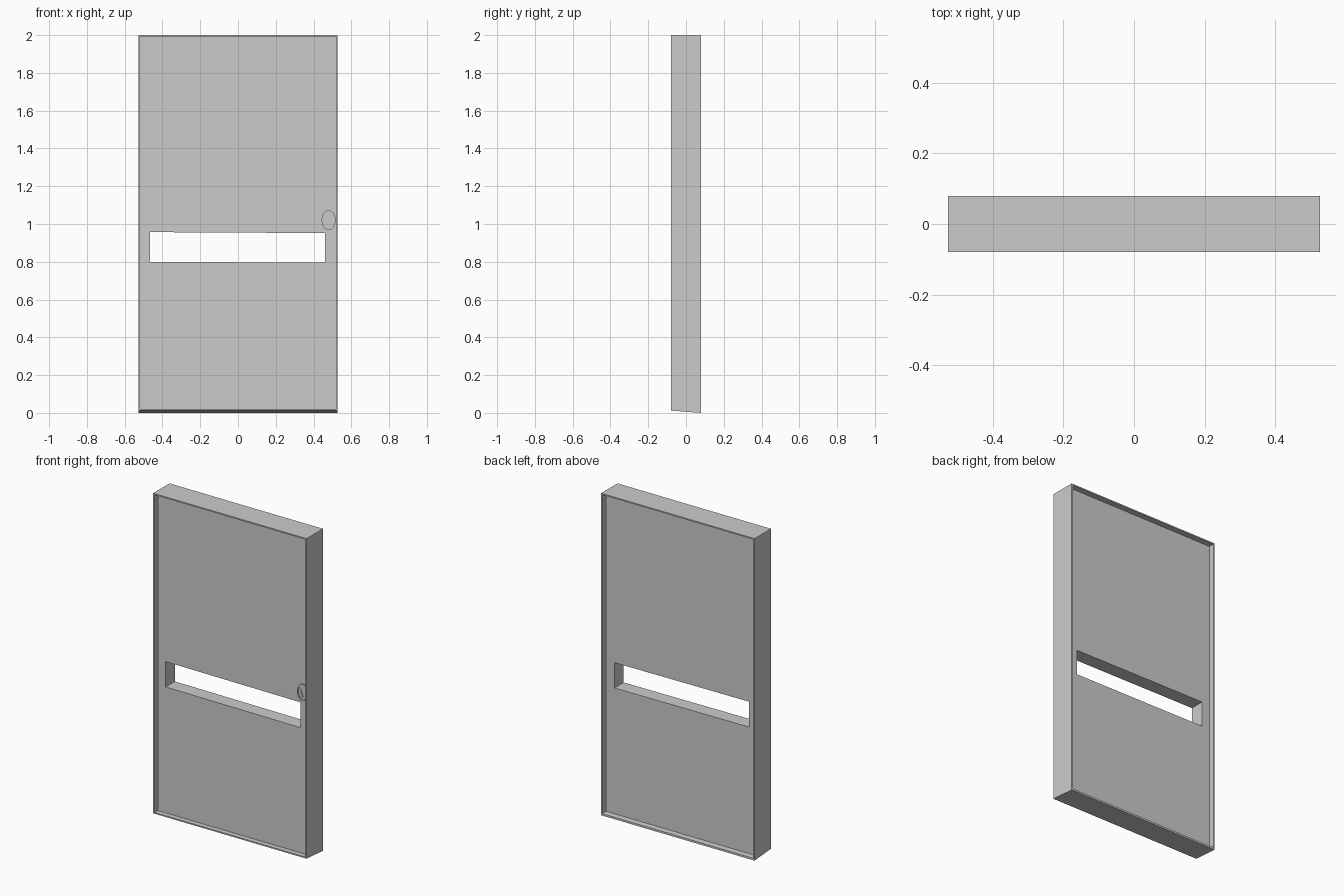
import bpy, bmesh, math

if "Cube" in bpy.data.objects:
    bpy.data.objects.remove(bpy.data.objects["Cube"])


def tube(name, sections):
    """Join closed (x, z) loops, each at its own y, into a ring-shaped solid."""
    bm = bmesh.new()
    rings = [[bm.verts.new((x, y, z)) for x, z in loop] for loop, y in sections]
    n = len(rings[0])
    for k, a in enumerate(rings):
        b = rings[(k + 1) % len(rings)]
        for i in range(n):
            j = (i + 1) % n
            bm.faces.new((a[i], a[j], b[j], b[i]))
    bmesh.ops.recalc_face_normals(bm, faces=bm.faces[:])
    mesh = bpy.data.meshes.new(name)
    bm.to_mesh(mesh)
    bm.free()
    obj = bpy.data.objects.new(name, mesh)
    bpy.context.collection.objects.link(obj)
    return obj


def rect(x, z0, z1):
    return [(-x, z0), (x, z0), (x, z1), (-x, z1)]


def ellipse(rx, rz, n=32):
    return [(0.48 + rx * math.cos(2 * math.pi * i / n),
             1.02 + rz * math.sin(2 * math.pi * i / n)) for i in range(n)]


def keyhole(s, n=32):
    # round top with a flared lower slot
    pts = []
    for i in range(n):
        a = 2 * math.pi * i / n
        x, z = math.cos(a) * 0.014, math.sin(a) * 0.018 + 0.008
        if z < -0.002:
            x, z = math.cos(a) * 0.010, -0.026 if math.sin(a) < -0.75 else -0.010
        pts.append((0.48 + x * s, 1.02 + z * s))
    return pts


# Edge trim around the door, its underside sloping down to the back
HALF, LIP, FACE = 0.08, 0.008, 0.045
tube("edge_trim", [
    (rect(0.527, 0.012, 2.0), -HALF), (rect(0.527, 0.0, 2.0), HALF),
    (rect(0.527 - LIP, 0.012, 2 - LIP), HALF),
    (rect(0.527 - LIP, 0.02, 2 - LIP), -HALF)])

# Recessed door panel with the letter slot running through it
outer = rect(0.522, 0.01, 1.996)
slot = [(-0.465, 0.80), (0.46, 0.795), (0.46, 0.952), (-0.465, 0.957)]
tube("door_panel", [(outer, -FACE), (outer, FACE), (slot, FACE), (slot, -FACE)])

# Oval keyhole plate: raised rim, then flat plate with the keyhole opening
rim_out, rim_in = ellipse(0.037, 0.052), ellipse(0.030, 0.043)
tube("keyhole_rim", [(rim_out, -FACE + 0.002), (rim_out, -FACE - 0.008),
                     (rim_in, -FACE - 0.008), (rim_in, -FACE + 0.002)])
hole = keyhole(1.0)
tube("keyhole_plate", [(rim_in, -FACE + 0.002), (rim_in, -FACE - 0.004),
                       (hole, -FACE - 0.004), (hole, -FACE + 0.002)])
